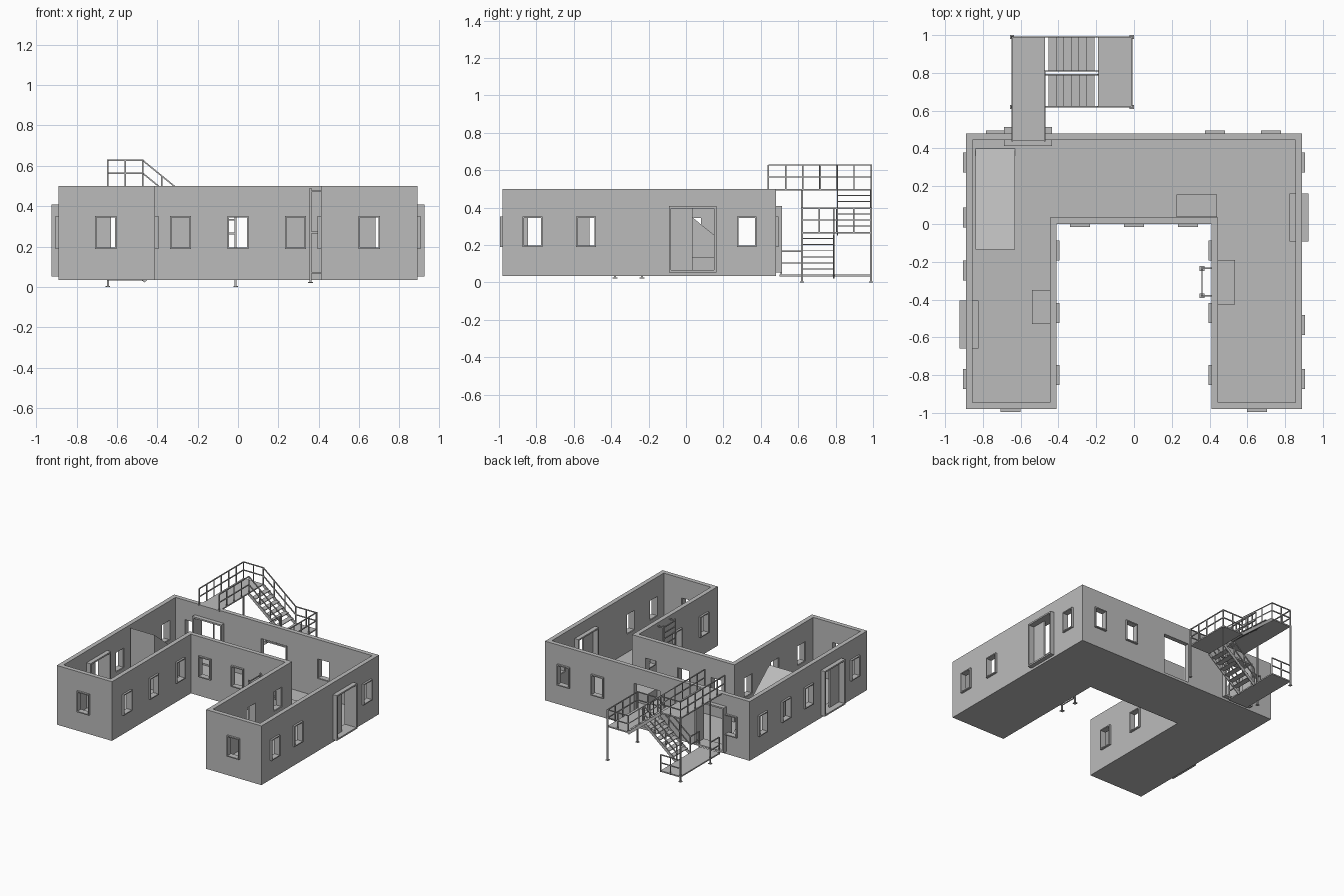
import bpy, bmesh, math
from mathutils import Vector, Matrix

if "Cube" in bpy.data.objects:
    bpy.data.objects.remove(bpy.data.objects["Cube"])

grey = bpy.data.materials.new("plain grey")
grey.diffuse_color = (0.5, 0.5, 0.5, 1)
grey.use_nodes = True
grey.node_tree.nodes["Principled BSDF"].inputs["Base Color"].default_value = grey.diffuse_color


def finish(name, bm):
    bmesh.ops.recalc_face_normals(bm, faces=bm.faces)
    me = bpy.data.meshes.new(name)
    bm.to_mesh(me)
    bm.free()
    me.materials.append(grey)
    ob = bpy.data.objects.new(name, me)
    bpy.context.collection.objects.link(ob)
    return ob


def add_box(bm, x0, x1, y0, y1, z0, z1):
    m = Matrix.Translation(((x0 + x1) / 2, (y0 + y1) / 2, (z0 + z1) / 2)) @ \
        Matrix.Diagonal((abs(x1 - x0), abs(y1 - y0), abs(z1 - z0), 1))
    bmesh.ops.create_cube(bm, size=1, matrix=m)


def add_bar(bm, p, q, w=0.007, h=None):
    p, q = Vector(p), Vector(q)
    d = q - p
    rot = d.to_track_quat('Z', 'Y').to_matrix().to_4x4()
    m = Matrix.Translation((p + q) / 2) @ rot @ Matrix.Diagonal((w, h or w, d.length, 1))
    bmesh.ops.create_cube(bm, size=1, matrix=m)


def prism(name, pts, z0, z1):
    bm = bmesh.new()
    f = bm.faces.new([bm.verts.new((x, y, z0)) for x, y in pts])
    r = bmesh.ops.extrude_face_region(bm, geom=[f])
    bmesh.ops.translate(bm, vec=(0, 0, z1 - z0),
                        verts=[v for v in r['geom'] if isinstance(v, bmesh.types.BMVert)])
    return finish(name, bm)


def subtract(target, cutter):
    mod = target.modifiers.new("cut", 'BOOLEAN')
    mod.operation, mod.solver, mod.object = 'DIFFERENCE', 'EXACT', cutter
    bpy.context.view_layer.objects.active = target
    bpy.ops.object.modifier_apply(modifier=mod.name)
    bpy.data.objects.remove(cutter)


def u_shape(t):
    # U-shaped plan, inset by t
    X, C, F, B, K = 0.89 - t, 0.41 + t, -0.98 + t, 0.48 - t, t
    return [(-X, F), (-C, F), (-C, K), (C, K), (C, F), (X, F), (X, B), (-X, B)]


# building shell: U-shaped walls and floor, open on top
walls = prism("building_walls", u_shape(0), 0.035, 0.5)
subtract(walls, prism("cavity", u_shape(0.035), 0.05, 0.6))

# openings: (axis the wall faces, wall outer plane, outward sign, centres along wall)
windows = [('y', -0.98, -1, (-0.655, 0.65)),
           ('y', 0.0, -1, (-0.285, 0, 0.285)),
           ('y', 0.48, 1, (-0.73, 0.43, 0.725)),
           ('x', -0.41, 1, (-0.14, -0.47, -0.80)),
           ('x', 0.41, -1, (-0.14, -0.47, -0.80)),
           ('x', -0.89, -1, (0.325, 0.035, -0.245, -0.82)),
           ('x', 0.89, 1, (0.325, -0.535, -0.82))]
doors = [('x', -0.89, -1, (-0.532,)), ('x', 0.89, 1, (0.035,)), ('y', 0.48, 1, (-0.56,))]


def wall_box(bm, axis, d0, d1, a0, a1, z0, z1):
    if axis == 'x':
        add_box(bm, d0, d1, a0, a1, z0, z1)
    else:
        add_box(bm, a0, a1, d0, d1, z0, z1)


def frame(bm, axis, d0, d1, c, w, z0, z1, t):
    # four-sided rectangular frame
    for s in (-1, 1):
        wall_box(bm, axis, d0, d1, c + s * w, c + s * (w - t), z0, z1)
    wall_box(bm, axis, d0, d1, c - w + t, c + w - t, z1 - t, z1)
    wall_box(bm, axis, d0, d1, c - w + t, c + w - t, z0, z0 + t)


cut, wf, df, leaf = bmesh.new(), bmesh.new(), bmesh.new(), bmesh.new()
for axis, d, s, cs in windows:
    for c in cs:
        wall_box(cut, axis, d + s * 0.05, d - s * 0.06, c - 0.049, c + 0.049, 0.193, 0.347)
        frame(wf, axis, d - s * 0.03, d + s * 0.015, c, 0.053, 0.188, 0.352, 0.008)
for axis, d, s, cs in doors:
    for c in cs:
        wall_box(cut, axis, d + s * 0.06, d - s * 0.08, c - 0.118, c + 0.118, 0.06, 0.4)
        frame(df, axis, d - s * 0.068, d + s * 0.034, c, 0.127, 0.053, 0.408, 0.012)
        if axis == 'x':
            wall_box(leaf, axis, d - s * 0.023, d - s * 0.012, c - 0.115, c, 0.065, 0.396)
# plain back opening
add_box(cut, -0.11, 0.115, 0.4, 0.55, 0.055, 0.375)
subtract(walls, finish("openings", cut))
finish("window_frames", wf)
finish("door_frames", df)
finish("door_leaves", leaf)

# sloped indoor ramp wedge
bm = bmesh.new()
sec = [(-0.135, 0.05), (0.4, 0.05), (-0.135, 0.485)]
a = [bm.verts.new((-0.84, y, z)) for y, z in sec]
b = [bm.verts.new((-0.63, y, z)) for y, z in sec]
bm.faces.new(a)
bm.faces.new(b)
for i in range(3):
    j = (i + 1) % 3
    bm.faces.new((a[i], a[j], b[j], b[i]))
finish("indoor_ramp", bm)

# low indoor benches along the courtyard walls
bm = bmesh.new()
add_box(bm, 0.225, 0.44, 0.036, 0.155, 0.05, 0.135)
add_box(bm, -0.54, -0.446, -0.53, -0.35, 0.05, 0.135)
add_box(bm, 0.446, 0.535, -0.425, -0.19, 0.05, 0.135)
finish("indoor_benches", bm)

# courtyard wall ladder
bm = bmesh.new()
for y in (-0.38, -0.235):
    add_bar(bm, (0.36, y, 0.02), (0.36, y, 0.49), 0.01)
    add_box(bm, 0.346, 0.372, y - 0.013, y + 0.013, 0.02, 0.025)
    for z in (0.07, 0.27, 0.475):
        add_bar(bm, (0.36, y, z), (0.412, y, z), 0.008)
for i in range(10):
    add_bar(bm, (0.36, -0.38, 0.07 + i * 0.045), (0.36, -0.235, 0.07 + i * 0.045), 0.007)
finish("wall_ladder", bm)

# stair platforms
XL, XR, XM, XE = -0.645, -0.472, -0.19, -0.012
bm = bmesh.new()
add_box(bm, XL, XR, 0.44, 0.99, 0.49, 0.5)
add_box(bm, XM, XE, 0.62, 0.99, 0.26, 0.27)
add_box(bm, XL, XR, 0.5, 0.99, 0.032, 0.042)
finish("stair_platforms", bm)

# two flights of open treads with stringers and sloped rails
H = 0.127
stairs, rails = bmesh.new(), bmesh.new()
for y0, y1, ztop, zbot in ((0.81, 0.99, 0.5, 0.27), (0.62, 0.79, 0.04, 0.27)):
    n = 7
    for i in range(1, n):
        x = XR + (XM - XR) * i / n
        z = ztop + (zbot - ztop) * i / n
        add_box(stairs, x - 0.021, x + 0.021, y0, y1, z - 0.005, z)
    for y in (y0, y1):
        add_bar(stairs, (XR, y, ztop - 0.01), (XM, y, zbot - 0.01), 0.006, 0.022)
        for h in (H / 2, H):
            add_bar(rails, (XR, y, ztop + h), (XM, y, zbot + h))
        for i in (0, 1, 2, 3):
            x, z = XR + (XM - XR) * i / 3, ztop + (zbot - ztop) * i / 3
            add_bar(rails, (x, y, z - 0.01), (x, y, z + H))
finish("stair_flights", stairs)


def railing(p, q, z, n):
    for h in (H / 2, H):
        add_bar(rails, (*p, z + h), (*q, z + h))
    for i in range(n + 1):
        c = Vector(p).lerp(Vector(q), i / n)
        add_bar(rails, (*c, z - 0.008), (*c, z + H))


# level railings: top, middle and lower platforms
railing((XL, 0.44), (XL, 0.99), 0.5, 6)
railing((XL, 0.99), (XR, 0.99), 0.5, 2)
railing((XR, 0.44), (XR, 0.81), 0.5, 4)
railing((XM, 0.99), (XE, 0.99), 0.27, 2)
railing((XE, 0.62), (XE, 0.99), 0.27, 4)
railing((XM, 0.62), (XE, 0.62), 0.27, 2)
railing((XL, 0.99), (XR, 0.99), 0.04, 2)
railing((XL, 0.51), (XL, 0.62), 0.04, 1)
railing((XR, 0.51), (XR, 0.62), 0.04, 1)
finish("stair_railings", rails)

# support posts with foot plates
bm = bmesh.new()
for x, y, top in ((XL, 0.62, 0.5), (XL, 0.99, 0.5), (XE, 0.62, 0.4), (XE, 0.99, 0.4)):
    add_bar(bm, (x, y, 0), (x, y, top), 0.01)
    add_box(bm, x - 0.011, x + 0.011, y - 0.011, y + 0.01, 0, 0.005)
finish("support_posts", bm)
